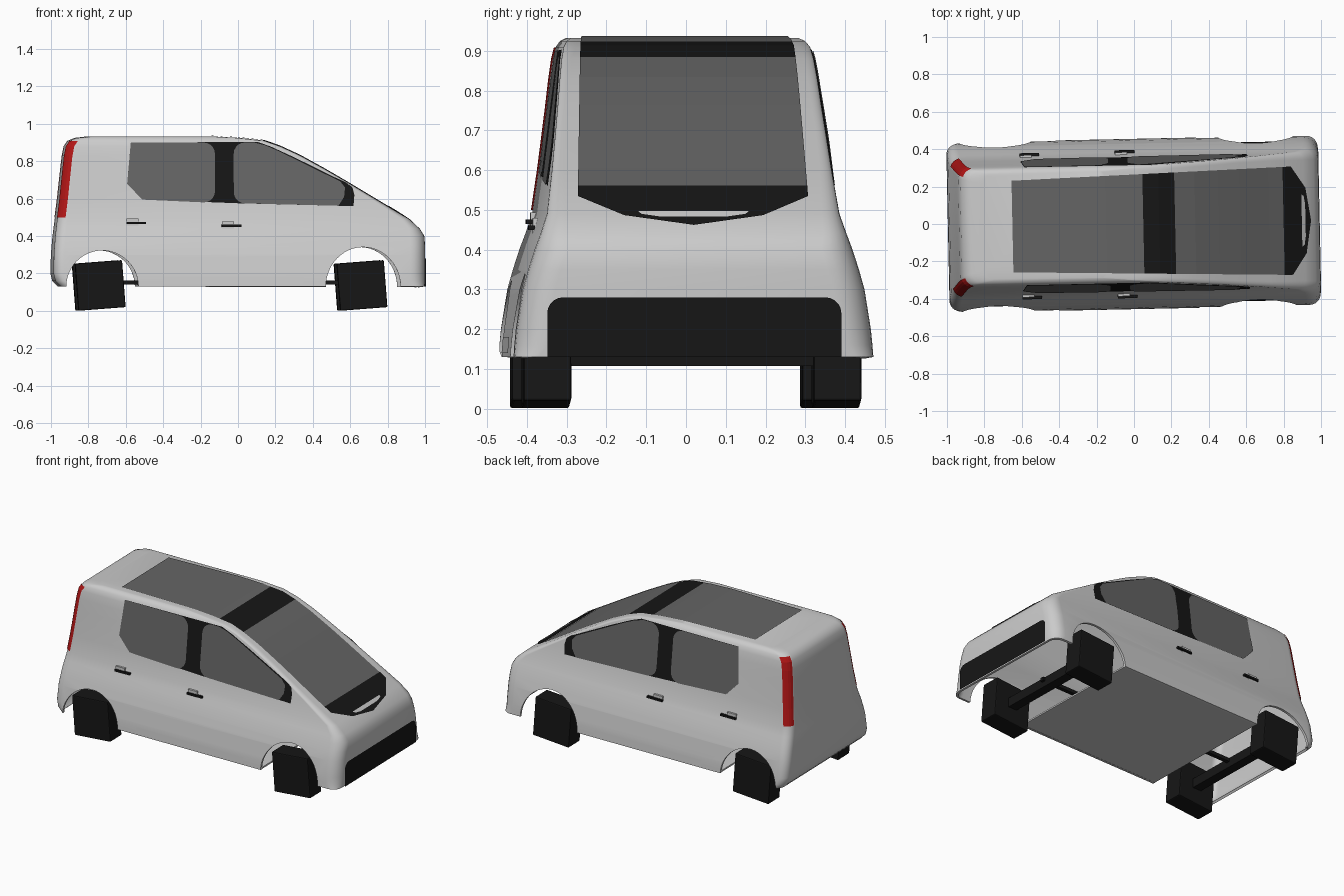
import bpy, bmesh
from math import sin, cos, pi, radians
from mathutils import Matrix, Vector

if "Cube" in bpy.data.objects:
    bpy.data.objects.remove(bpy.data.objects["Cube"])

def material(name, c):
    m = bpy.data.materials.new(name)
    m.diffuse_color = (*c, 1)
    m.use_nodes = True
    m.node_tree.nodes["Principled BSDF"].inputs["Base Color"].default_value = m.diffuse_color
    return m

BLACK = material("black", (0.008, 0.008, 0.008))
GLASS = material("tinted_glass", (0.13, 0.13, 0.13))
RED = material("red", (0.45, 0.008, 0.008))

# Body levels: z, rear x, front x, half width, front corner radius
LEVELS = [
    (.13, -.955, .990, .452, .06), (.16, -.985, .993, .450, .08),
    (.20, -.995, .993, .446, .08), (.30, -.993, .993, .430, .08),
    (.35, -.989, .993, .416, .08), (.40, -.985, .990, .400, .08),
    (.44, -.980, .965, .385, .06), (.49, -.974, .910, .368, .045),
    (.60, -.960, .725, .352, .03), (.695, -.950, .567, .340, .025),
    (.76, -.943, .455, .332, .025), (.83, -.935, .328, .324, .025),
    (.88, -.925, .220, .317, .025), (.91, -.905, .135, .310, .03),
    (.925, -.87, .000, .300, .03), (.933, -.80, -.15, .285, .03)]
N = 6

def level(z):
    for a, b in zip(LEVELS, LEVELS[1:]):
        if z <= b[0]:
            t = (z - a[0]) / (b[0] - a[0])
            return [p + (q - p) * t for p, q in zip(a, b)]
    return LEVELS[-1]

def top_z(x):
    for a, b in zip(LEVELS[4:], LEVELS[5:]):
        if b[2] <= x <= a[2]:
            return a[0] + (b[0] - a[0]) * (a[2] - x) / max(a[2] - b[2], 1e-6)
    return LEVELS[-1][0]

def outline(z, off=0):
    z, xr, xf, w, rf = level(z)
    rr = .055
    pts = []
    for cx, cy, r, start in ((xf - rf, rf - w, rf, -90), (xf - rf, w - rf, rf, 0),
                             (xr + rr, w - rr, rr, 90), (xr + rr, rr - w, rr, 180)):
        for i in range(N + 1):
            a = radians(start + 90 * i / N)
            pts.append((cx + (r + off) * cos(a), cy + (r + off) * sin(a), z))
    return pts

def make(name, verts, faces, mat=None, out=None):
    me = bpy.data.meshes.new(name)
    me.from_pydata(verts, [], faces)
    me.update()
    if out and sum((p.normal * p.area for p in me.polygons), Vector()).dot(out) < 0:
        me.flip_normals()
    ob = bpy.data.objects.new(name, me)
    bpy.context.collection.objects.link(ob)
    if mat:
        me.materials.append(mat)
    return ob

def loft(name, rings, mat=None, closed=False, cap=False, out=None):
    n = len(rings[0])
    verts = [p for r in rings for p in r]
    faces = [(k * n + i, k * n + (i + 1) % n, (k + 1) * n + (i + 1) % n, (k + 1) * n + i)
             for k in range(len(rings) - 1) for i in range(n if closed else n - 1)]
    if cap:
        faces.append(tuple(range(len(verts) - n, len(verts))))
    return make(name, verts, faces, mat, out)

def box(name, lo, hi, mat=None, bevel=0, tilt=0):
    c = [(a + b) / 2 for a, b in zip(lo, hi)]
    s = [b - a for a, b in zip(lo, hi)]
    ob = make(name, [], [], mat)
    bm = bmesh.new()
    bmesh.ops.create_cube(bm, size=1)
    bmesh.ops.scale(bm, vec=s, verts=bm.verts)
    if bevel:
        bmesh.ops.bevel(bm, geom=bm.edges[:], offset=bevel, segments=2, affect='EDGES', profile=.5)
    bmesh.ops.rotate(bm, matrix=Matrix.Rotation(tilt, 3, 'Y'), verts=bm.verts)
    bmesh.ops.translate(bm, vec=c, verts=bm.verts)
    bm.to_mesh(ob.data)
    bm.free()
    return ob

def arc(cx, cz, r, a0, a1, n=5):
    return [(cx + r * cos(radians(a0 + (a1 - a0) * i / n)),
             cz + r * sin(radians(a0 + (a1 - a0) * i / n))) for i in range(n + 1)]

# Hollow body shell with wheel arches cut through
body = loft("body_shell", [outline(l[0]) for l in LEVELS], closed=True, cap=True)
bpy.context.view_layer.objects.active = body
solid = body.modifiers.new("thickness", 'SOLIDIFY')
solid.thickness, solid.offset = .015, -1
bpy.ops.object.modifier_apply(modifier=solid.name)
for x, rx, rz in ((-.735, .193, .195), (.66, .2, .213)):
    ring = [(x + rx * cos(2 * pi * i / 48), .128 + rz * sin(2 * pi * i / 48)) for i in range(48)]
    cutter = loft("arch_cutter", [[(px, y, pz) for px, pz in ring] for y in (.7, -.7)], closed=True, cap=True)
    cutter.data.polygons  # far end closed below
    bm = bmesh.new()
    bm.from_mesh(cutter.data)
    bmesh.ops.holes_fill(bm, edges=[e for e in bm.edges if e.is_boundary])
    bmesh.ops.recalc_face_normals(bm, faces=bm.faces)
    bm.to_mesh(cutter.data)
    bm.free()
    cutter.hide_render = True
    cut = body.modifiers.new("arch", 'BOOLEAN')
    cut.object, cut.operation, cut.solver = cutter, 'DIFFERENCE', 'EXACT'
    bpy.ops.object.modifier_apply(modifier=cut.name)
    bpy.data.objects.remove(cutter)
body.select_set(True)
bpy.ops.object.shade_smooth_by_angle(angle=radians(35))

# Floor between the arches
box("floor_pan", (-.54, -.44, .13), (.46, .44, .14))

# Roof glass, black cross bar and windscreen follow the roofline
def roof_strip(name, x0, x1, mat):
    xs = sorted([x0, x1] + [l[2] for l in LEVELS if x0 < l[2] < x1])
    half = lambda x: .245 + .045 * (x + .65) / 1.5
    loft(name, [[(x, s * half(x), top_z(x) + .004) for s in (-1, 1)] for x in xs], mat, out=Vector((0, 0, 1)))

roof_strip("roof_glass", -.65, .05, GLASS)
roof_strip("roof_cross_bar", .05, .22, BLACK)
roof_strip("windscreen", .22, .80, GLASS)
cowl = [(.80, -.289), (.845, -.289), (.92, -.175), (.947, 0), (.92, .175), (.845, .289), (.80, .289)]
make("windscreen_cowl", [(x, y, top_z(x) + .006) for x, y in cowl], [range(7)], BLACK, Vector((0, 0, 1)))

# Black lower grille on the nose
g = arc(.33, .24, .04, 0, 90) + arc(-.33, .24, .04, 90, 180)
g = [(.37, .13)] + g + [(-.37, .13)]
make("front_grille", [(.998, y, z) for y, z in g], [range(len(g))], BLACK, Vector((1, 0, 0)))

# Side window outlines in x, z
BAND = [(-.58, .90), (.10, .903), (.17, .878), (.30, .818), (.57, .685), (.605, .66),
        (.615, .62), (.61, .56), (.0, .575), (-.52, .595), (-.60, .68)]
REAR = ([(-.58, .90), (-.20, .90)] + arc(-.19, .84, .06, 90, 0) + arc(-.19, .64, .06, 0, -90)
        + [(-.52, .595), (-.60, .68)])
FRONT = (arc(.03, .84, .06, 180, 90) + [(.08, .90), (.14, .885), (.22, .85), (.54, .692), (.565, .66)]
         + [(.56, .61), (.53, .562)] + arc(.03, .635, .06, 270, 180))

for s, side in ((-1, "right"), (1, "left")):
    out = Vector((0, s, 0))

    def plate(name, pts, off, mat):
        make(f"{side}_{name}", [(x, s * (level(z)[3] + off), z) for x, z in pts], [range(len(pts))], mat, out)

    def side_box(name, x0, x1, z0, z1, y0, y1, mat=None):
        box(f"{side}_{name}", (x0, min(s * y0, s * y1), z0), (x1, max(s * y0, s * y1), z1), mat)

    plate("window_band", BAND, .003, BLACK)
    plate("rear_window", REAR, .006, GLASS)
    plate("front_window", FRONT, .006, GLASS)
    plate("sill_panel", [(-.41, .14), (.34, .14), (.34, .18), (-.41, .18)], .004, None)

    # Door handles: grey recess plate with a black bar
    for n, x, z in (("rear", -.57, .47), ("front", -.06, .455)):
        side_box(n + "_handle_plate", x - .033, x + .03, z - .024, z + .024, level(z)[3] - .02, level(z)[3] + .005)
        side_box(n + "_handle_bar", x - .035, x + .07, z - .006, z + .006, level(z)[3], level(z)[3] + .016, BLACK)

    # Tail lights wrap round the rear corner
    rings = []
    for z in (.50, .60, .695, .76, .83, .88, .908):
        o = outline(z, .004)
        c = o[2 * (N + 1):3 * (N + 1)]
        rings.append([(x, s * y, z) for x, y, _ in [(c[0][0] - .012, c[0][1], z)] + c[1:6]])
    loft(f"{side}_tail_light", rings, RED, out=Vector((-1, s, 0)))

    # Square block wheels, slightly tilted
    for n, x in (("rear", -.745), ("front", .655)):
        box(f"{side}_{n}_wheel", (x - .126, s * .365 - .06, .01), (x + .126, s * .365 + .06, .262),
            BLACK, .006, radians(-4.4))

# Axles and the short shafts that join them to the floor
for n, x, x0, x1 in (("rear", -.745, -.80, -.50), ("front", .655, .42, .70)):
    box(n + "_axle", (x - .03, -.32, .107), (x + .03, .32, .165), BLACK)
    box(n + "_shaft", (x0, -.012, .141), (x1, .012, .163), BLACK)

# The whole car stands turned by a small angle
for ob in bpy.context.collection.objects:
    ob.data.transform(Matrix.Rotation(radians(1.2), 4, 'Z'))
